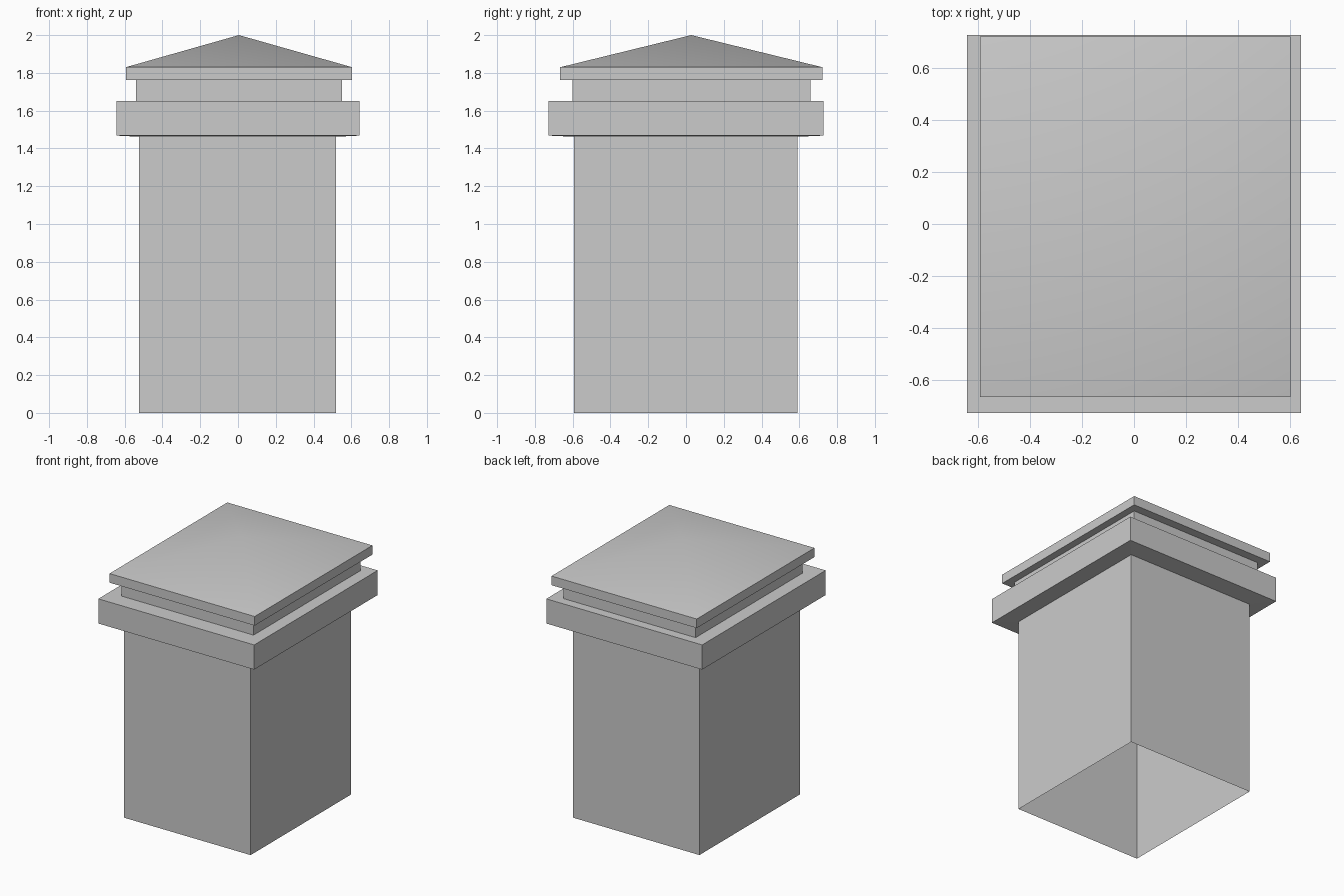
import bpy
import bmesh
import math

if "Cube" in bpy.data.objects:
    bpy.data.objects.remove(bpy.data.objects["Cube"], do_unlink=True)

stone = bpy.data.materials.new("grey_stone")
stone.use_nodes = True
GREY = (0.6, 0.6, 0.6, 1)
stone.diffuse_color = GREY
stone.node_tree.nodes["Principled BSDF"].inputs["Base Color"].default_value = GREY

# Plan of each tier: centre x, centre y, half width, half depth
SHAFT = (-0.002, -0.002, 0.522, 0.592)
SLAB = (0, 0, 0.643, 0.728)
NECK = (0.005, 0.028, 0.545, 0.63)
ROOF = (0.005, 0.028, 0.599, 0.694)
APEX_Z = 2.0


def tier(name, levels, apex=None):
    """Stack rectangular rings of (plan, height) into an open shell."""
    bm = bmesh.new()
    rings = []
    for (cx, cy, hx, hy), z in levels:
        corners = ((-1, -1), (1, -1), (1, 1), (-1, 1))
        rings.append([bm.verts.new((cx + sx * hx, cy + sy * hy, z)) for sx, sy in corners])
    for low, high in zip(rings, rings[1:]):
        for i in range(4):
            j = (i + 1) % 4
            bm.faces.new((low[i], low[j], high[j], high[i]))
    if apex:
        tip = bm.verts.new(apex)
        top = rings[-1]
        for i in range(4):
            bm.faces.new((top[i], top[(i + 1) % 4], tip))
    mesh = bpy.data.meshes.new(name)
    bm.to_mesh(mesh)
    bm.free()
    mesh.materials.append(stone)
    obj = bpy.data.objects.new(name, mesh)
    bpy.context.collection.objects.link(obj)
    return obj


# Hollow shaft, open underneath
tier("shaft", [(SHAFT, 0), (SHAFT, 1.462)])

# Overhanging slab with a slightly sloped underside and a flat ledge
tier("slab", [(SHAFT, 1.462), (SLAB, 1.468), (SLAB, 1.652), (NECK, 1.652)])

# Recessed neck between slab and roof
tier("neck", [(NECK, 1.652), (NECK, 1.762)])

# Low pyramid roof with a square eave, softly shaded on top
roof = tier("roof", [(NECK, 1.762), (ROOF, 1.762), (ROOF, 1.83)],
            apex=(ROOF[0], ROOF[1], APEX_Z))
bpy.ops.object.select_all(action="DESELECT")
roof.select_set(True)
bpy.context.view_layer.objects.active = roof
bpy.ops.object.shade_smooth_by_angle(angle=math.radians(40))
